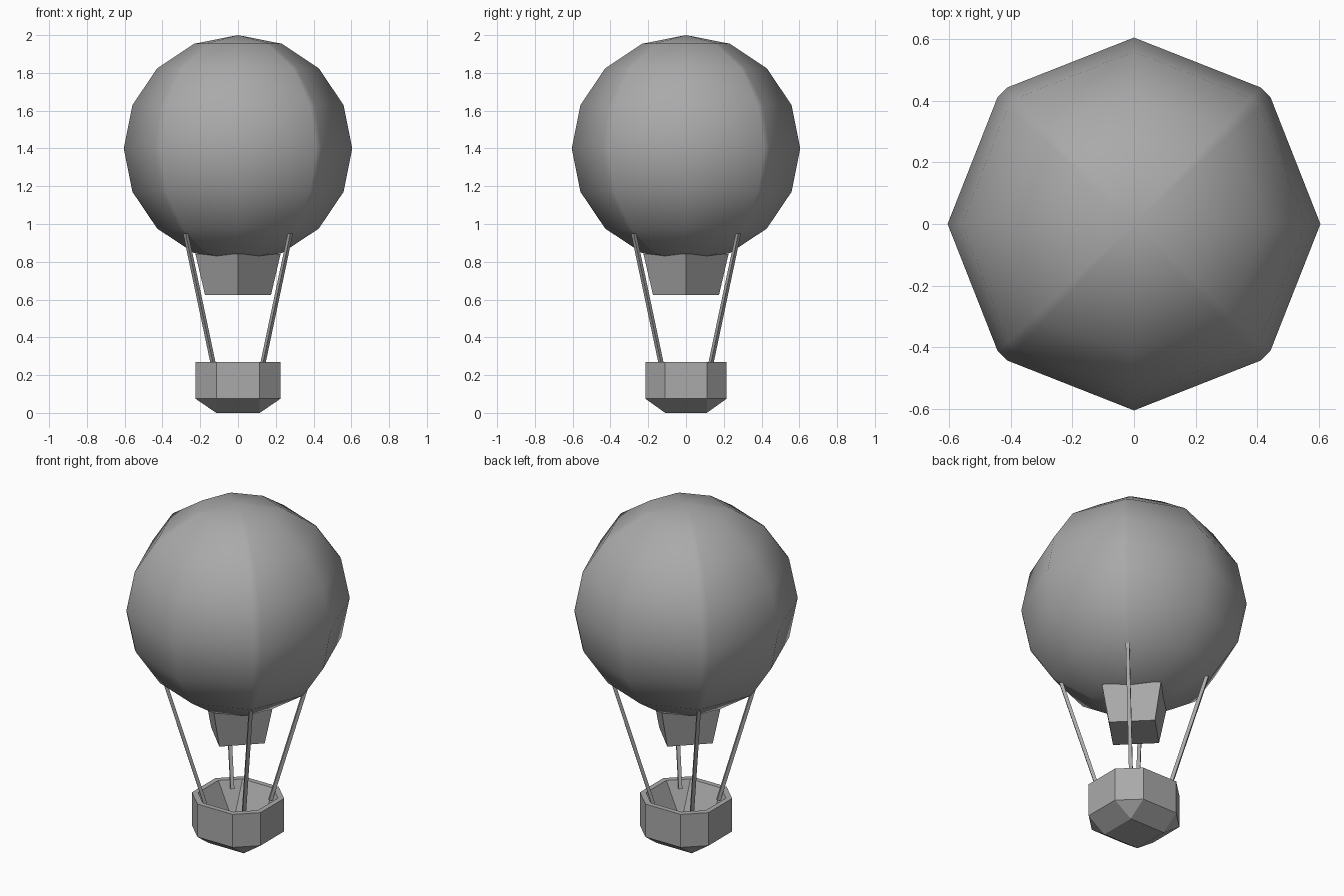
import bpy
import bmesh
from math import sin, cos, pi, radians
from mathutils import Vector

cube = bpy.data.objects.get("Cube")
if cube:
    bpy.data.objects.remove(cube)

grey = bpy.data.materials.new("plain_grey")
grey.use_nodes = True
colour = (0.4, 0.4, 0.4, 1)
grey.diffuse_color = colour
grey.node_tree.nodes["Principled BSDF"].inputs["Base Color"].default_value = colour


def finish(name, bm, smooth=False):
    bmesh.ops.recalc_face_normals(bm, faces=bm.faces)
    for f in bm.faces:
        f.smooth = smooth
    mesh = bpy.data.meshes.new(name)
    bm.to_mesh(mesh)
    bm.free()
    mesh.materials.append(grey)
    obj = bpy.data.objects.new(name, mesh)
    bpy.context.collection.objects.link(obj)
    return obj


def skin(name, rings, smooth=False):
    """Bridge rings of equal length and cap both ends."""
    bm = bmesh.new()
    loops = [[bm.verts.new(p) for p in ring] for ring in rings]
    n = len(loops[0])
    for a, b in zip(loops, loops[1:]):
        for i in range(n):
            j = (i + 1) % n
            bm.faces.new((a[i], a[j], b[j], b[i]))
    bm.faces.new(loops[0])
    bm.faces.new(loops[-1])
    bmesh.ops.remove_doubles(bm, verts=bm.verts, dist=0.0005)
    return finish(name, bm, smooth)


# Balloon envelope: four smooth gores, narrow seam strips on the diagonals
angles = [radians(q * 90 + a) for q in range(4) for a in (0, 43, 47)]
bm = bmesh.new()
rows = []
for k in range(1, 8):
    t = k * pi / 8
    rows.append([bm.verts.new((0.605 * sin(t) * cos(a), 0.605 * sin(t) * sin(a),
                               1.4 + 0.6 * cos(t))) for a in angles])
poles = [bm.verts.new((0, 0, z)) for z in (2.0, 0.8)]
n = len(angles)
for i in range(n):
    j = (i + 1) % n
    for a, b in zip(rows, rows[1:]):
        bm.faces.new((a[i], a[j], b[j], b[i]))
    for pole, row in zip(poles, (rows[0], rows[-1])):
        bm.faces.new((pole, row[i], row[j]))
finish("balloon_envelope", bm, smooth=True)


# Tapered square burner skirt under the envelope
def diamond(r, z, centre=(0, 0)):
    return [(centre[0] + r * cos(k * pi / 2), centre[1] + r * sin(k * pi / 2), z)
            for k in range(4)]


skin("envelope_skirt", [diamond(0.175, 0.625), diamond(0.225, 0.84)])


# Basket: chamfered box narrowing to a square floor, hollow inside
def octagon(w, d, cx, cy, z):
    return [(w, -cy, z), (w, cy, z), (cx, d, z), (-cx, d, z),
            (-w, cy, z), (-w, -cy, z), (-cx, -d, z), (cx, -d, z)]


def floor(x, y, z):
    return octagon(x, y, x, y, z)


skin("basket", [
    floor(0.115, 0.11, 0.0),
    octagon(0.225, 0.215, 0.115, 0.11, 0.075),
    octagon(0.225, 0.215, 0.115, 0.11, 0.27),
    octagon(0.195, 0.185, 0.10, 0.095, 0.27),
    floor(0.09, 0.085, 0.05),
])

# Four slanted ropes from the basket corners to the envelope
for sx, sy, side in ((1, -1, "front_left"), (-1, -1, "front_right"),
                     (1, 1, "back_left"), (-1, 1, "back_right")):
    low, high = Vector((0.125 * sx, 0.125 * sy)), Vector((0.277 * sx, 0.277 * sy))
    skin("rope_" + side, [diamond(0.014, 0.23, low), diamond(0.014, 0.95, high)])
